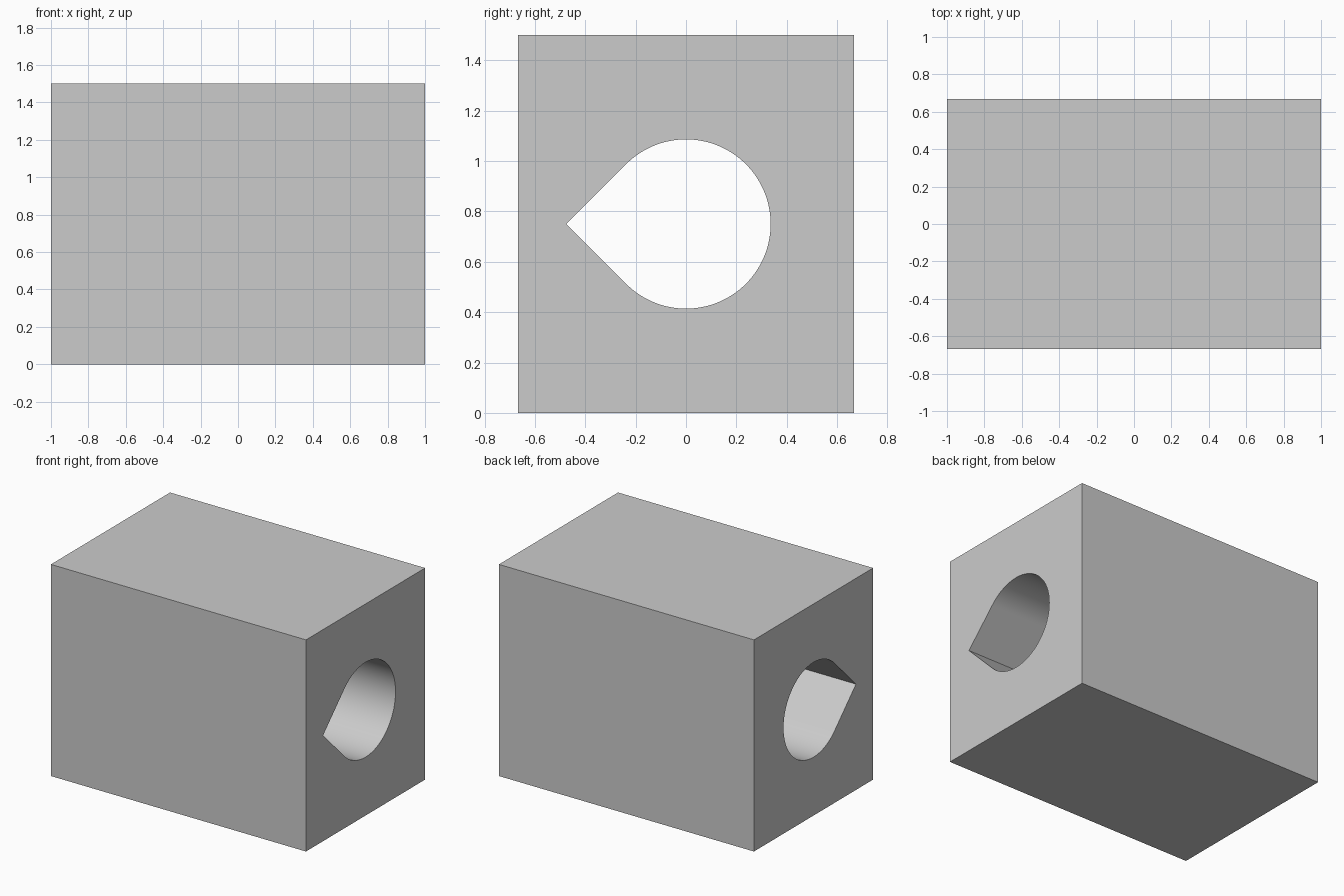
import bpy, bmesh
from math import cos, sin, pi, sqrt

if "Cube" in bpy.data.objects:
    bpy.data.objects.remove(bpy.data.objects["Cube"])

HALF_LENGTH, HALF_WIDTH, HEIGHT = 1.0, 0.667, 1.5
RADIUS, CENTRE_Z, SEGMENTS = 0.336, 0.75, 96

# Cross-section: rectangle outside, teardrop inside with its point towards -y
outer = [(-HALF_WIDTH, 0), (HALF_WIDTH, 0), (HALF_WIDTH, HEIGHT), (-HALF_WIDTH, HEIGHT)]
angles = [-0.75 * pi + 1.5 * pi * i / SEGMENTS for i in range(SEGMENTS + 1)]
teardrop = [(RADIUS * cos(a), CENTRE_Z + RADIUS * sin(a)) for a in angles]
teardrop.append((-RADIUS * sqrt(2), CENTRE_Z))

bm = bmesh.new()


def add_loop(points):
    verts = [bm.verts.new((-HALF_LENGTH, y, z)) for y, z in points]
    return [bm.edges.new((v, verts[i - 1])) for i, v in enumerate(verts)]


# Fill between the two outlines, then extrude along x
edges = add_loop(outer) + add_loop(teardrop)
bmesh.ops.triangle_fill(bm, edges=edges, use_beauty=True, normal=(-1, 0, 0))
result = bmesh.ops.extrude_face_region(bm, geom=bm.faces[:], use_keep_orig=True)
moved = [g for g in result["geom"] if isinstance(g, bmesh.types.BMVert)]
bmesh.ops.translate(bm, verts=moved, vec=(2 * HALF_LENGTH, 0, 0))
bmesh.ops.recalc_face_normals(bm, faces=bm.faces[:])

mesh = bpy.data.meshes.new("block_with_teardrop_bore")
bm.to_mesh(mesh)
bm.free()
block = bpy.data.objects.new("block_with_teardrop_bore", mesh)
bpy.context.collection.objects.link(block)

# Smooth bore, sharp corners
bpy.context.view_layer.objects.active = block
block.select_set(True)
bpy.ops.object.shade_smooth_by_angle(angle=pi / 6)
